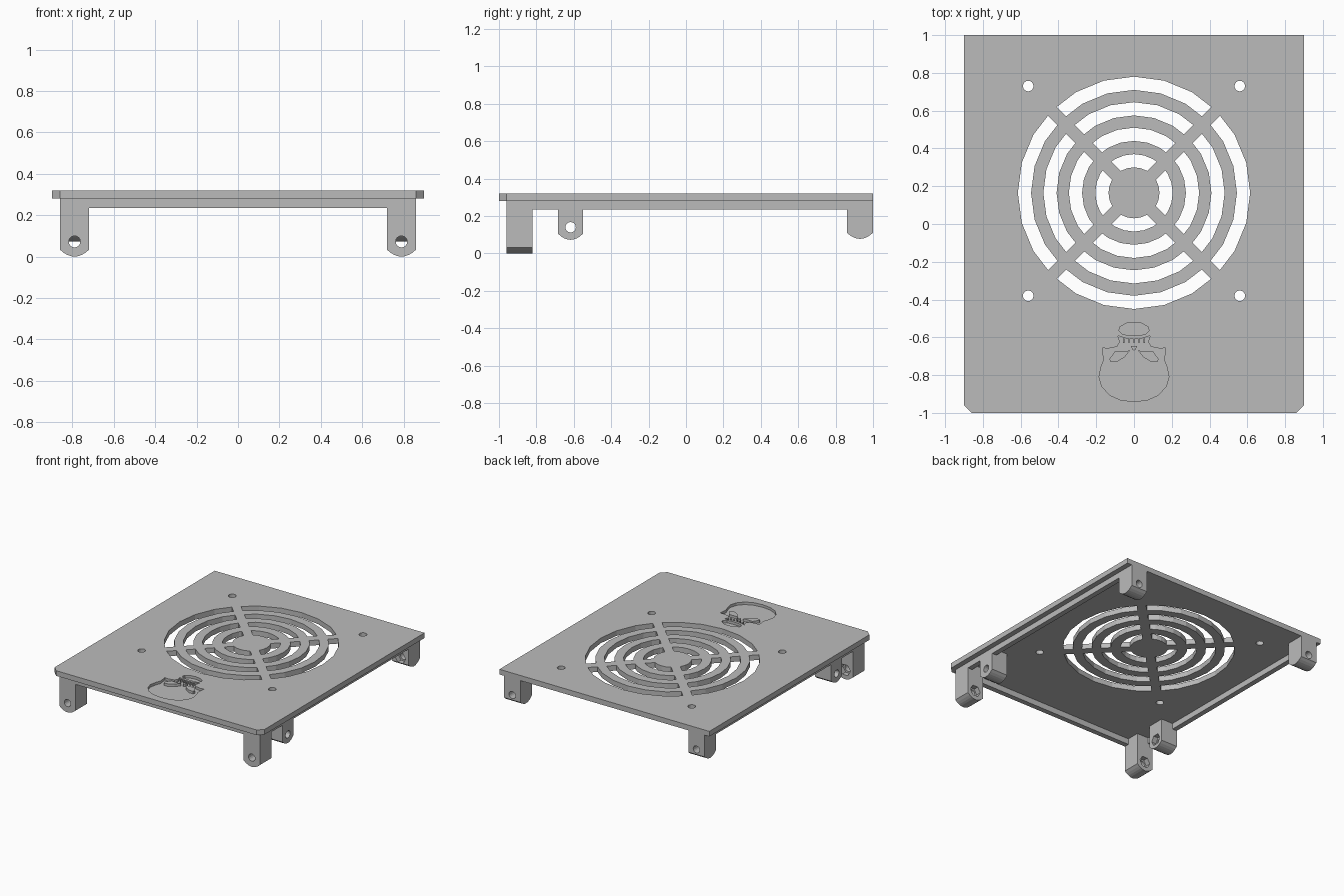
import bpy
import bmesh
from math import sin, cos, asin, pi, radians, degrees

cube = bpy.data.objects.get("Cube")
if cube:
    bpy.data.objects.remove(cube, do_unlink=True)

grey = bpy.data.materials.new("matte_grey")
grey.use_nodes = True
grey.diffuse_color = (0.5, 0.5, 0.5, 1)
grey.node_tree.nodes["Principled BSDF"].inputs["Base Color"].default_value = (0.5, 0.5, 0.5, 1)

TOP, UNDER, RIM = 0.32, 0.28, 0.235
PLACE = {"x": lambda u, v, w: (w, u, v),
         "y": lambda u, v, w: (u, w, v),
         "z": lambda u, v, w: (u, v, w)}


def prisms(name, shapes, axis="z"):
    """One object made of outlines extruded along an axis: (points, low, high)."""
    bm = bmesh.new()
    for pts, lo, hi in shapes:
        ends = [[bm.verts.new(PLACE[axis](u, v, w)) for u, v in pts] for w in (lo, hi)]
        bm.faces.new(ends[0])
        bm.faces.new(ends[1])
        for i in range(len(pts)):
            j = (i + 1) % len(pts)
            bm.faces.new((ends[0][i], ends[0][j], ends[1][j], ends[1][i]))
    bmesh.ops.recalc_face_normals(bm, faces=bm.faces[:])
    mesh = bpy.data.meshes.new(name)
    bm.to_mesh(mesh)
    bm.free()
    mesh.materials.append(grey)
    obj = bpy.data.objects.new(name, mesh)
    bpy.context.collection.objects.link(obj)
    return obj


def cut(obj, shapes, axis="z"):
    cutter = prisms("cutter", shapes, axis)
    cutter.hide_render = True
    mod = obj.modifiers.new("cut", "BOOLEAN")
    mod.operation, mod.solver, mod.object = "DIFFERENCE", "EXACT", cutter
    bpy.context.view_layer.update()
    graph = bpy.context.evaluated_depsgraph_get()
    mesh = bpy.data.meshes.new_from_object(obj.evaluated_get(graph))
    obj.modifiers.clear()
    obj.data = mesh
    bpy.data.objects.remove(cutter, do_unlink=True)


def circle(cx, cy, r, n=16):
    return [(cx + r * cos(2 * pi * i / n), cy + r * sin(2 * pi * i / n)) for i in range(n)]


def mirrored(half):
    """Close a half outline across the centre line."""
    return half + [(-x, y) for x, y in reversed(half) if x > 0]


# Grille: each ring slot is split into four by diagonal spokes
FAN_Y, SPOKE, STEP = 0.165, 0.033, 15


def arc(r, mid):
    reach = 45 - degrees(asin(SPOKE / r))
    angles = [mid - reach] + [a for a in range(mid - 45, mid + 46, STEP)
                              if abs(a - mid) < reach - 0.5] + [mid + reach]
    pts = []
    for a in angles:
        flat = r * cos(radians(STEP / 2)) / cos(radians(a % STEP - STEP / 2))
        pts.append((flat * cos(radians(a)), FAN_Y + flat * sin(radians(a))))
    return pts


slots = [(arc(r + 0.07, mid) + arc(r, mid)[::-1], 0.2, 0.4)
         for r in (0.135, 0.275, 0.41, 0.545) for mid in (0, 90, 180, 270)]

# Top plate with two chamfered front corners, grille and screw holes
plate = prisms("top_plate", [(mirrored([(0.86, -1), (0.9, -0.96), (0.9, 1)]), UNDER, TOP)])
screws = [(circle(x, y, 0.028), 0.2, 0.4) for x in (-0.56, 0.56) for y in (-0.38, 0.73)]
cut(plate, slots + screws)

# Shallow skull engraving: head and separate lower jaw
FLOOR = 0.3
head = [(0, -0.94), (0.07, -0.932), (0.13, -0.905), (0.17, -0.86), (0.185, -0.81),
        (0.175, -0.76), (0.16, -0.72), (0.168, -0.655), (0.14, -0.66), (0.09, -0.65),
        (0.075, -0.625), (0.085, -0.592), (0.045, -0.605), (0, -0.61)]
jaw = [(0, -0.59), (0.06, -0.585), (0.08, -0.565), (0.075, -0.545), (0.04, -0.525), (0, -0.52)]
cut(plate, [(mirrored(head), FLOOR, 0.4), (mirrored(jaw), FLOOR, 0.4)])

# Raised eyes, nose and teeth inside the engraving
eye = [(0.02, -0.668), (0.05, -0.675), (0.1, -0.672), (0.13, -0.715),
       (0.125, -0.73), (0.09, -0.73), (0.05, -0.705)]
details = [[(s * x, y) for x, y in eye] for s in (-1, 1)]
details.append([(-0.017, -0.645), (0.017, -0.645), (0.008, -0.665), (0, -0.67), (-0.008, -0.665)])
for i in range(-2, 3):
    x = i * 0.027
    details.append([(x - 0.003, -0.63), (x + 0.003, -0.63), (x + 0.003, -0.607), (x - 0.003, -0.607)])
prisms("skull_details", [(pts, FLOOR, TOP) for pts in details])

# Stiffening rim under the plate, open at the back
prisms("under_rim", [(mirrored([(0.86, -0.96), (0.86, 1), (0.82, 1), (0.82, -0.92)])[:4]
                      + [(-0.82, -0.92), (-0.82, 1), (-0.86, 1), (-0.86, -0.96)], RIM, UNDER)])


# Mounting lugs with a gently rounded foot
def lug_outline(lo, hi, foot):
    mid, half = (lo + hi) / 2, (hi - lo) / 2
    n = 8
    bottom = [(mid + half * t, foot + 0.033 * t * t)
              for t in (2 * i / n - 1 for i in range(n + 1))]
    return bottom + [(hi, UNDER), (lo, UNDER)]


HOLE, NUT, DEPTH = 0.028, 0.045, 0.04
for side, s in (("left", 1), ("right", -1)):
    inner, outer = s * 0.72, s * 0.86
    x0, x1 = sorted((inner, outer))
    mid = (x0 + x1) / 2

    # Tall front lug, bolt hole front to back, nut pocket behind
    lug = prisms("front_lug_" + side, [(lug_outline(x0, x1, 0), -0.96, -0.82)], "y")
    cut(lug, [(circle(mid, 0.072, HOLE), -1.1, -0.7)], "y")
    cut(lug, [(circle(mid, 0.072, NUT, 6), -0.82 - DEPTH, -0.7)], "y")

    # Short side lug, bolt hole sideways, nut pocket on the inner face
    lug = prisms("side_lug_" + side, [(lug_outline(-0.685, -0.55, 0.073), x0, x1)], "x")
    cut(lug, [(circle(-0.617, 0.14, HOLE), mid - 0.2, mid + 0.2)], "x")
    pocket = sorted((inner + s * DEPTH, inner - s * 0.1))
    cut(lug, [(circle(-0.617, 0.14, NUT, 6), *pocket)], "x")

    # Rear lug, bolt hole front to back
    lug = prisms("rear_lug_" + side, [(lug_outline(0.86, 1, 0.078), x0, x1)], "x")
    cut(lug, [(circle(mid, 0.15, HOLE), 0.7, 1.2)], "y")
    cut(lug, [(circle(mid, 0.15, NUT, 6), 0.7, 0.86 + DEPTH)], "y")
